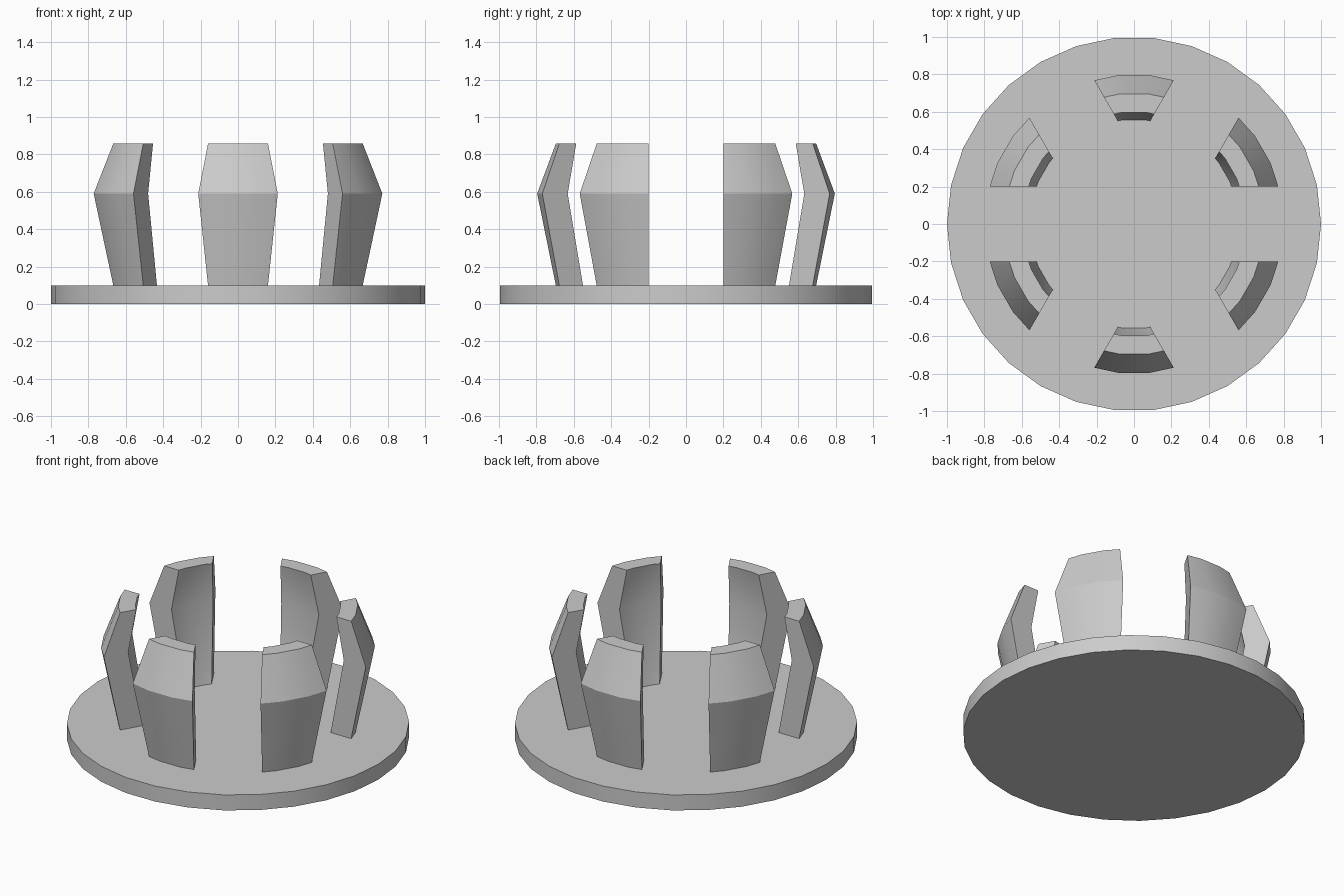
import bpy, bmesh, math
from mathutils import Vector, Matrix

cube = bpy.data.objects.get("Cube")
if cube:
    bpy.data.objects.remove(cube, do_unlink=True)

SEGMENTS = 30
STEP = math.tau / SEGMENTS
CLIPS = 6
SLOT_HALF = 0.2
PLATE_TOP = 0.1

grey = bpy.data.materials.new("plain grey")
grey.use_nodes = True
colour = (0.6, 0.6, 0.6, 1)
grey.diffuse_color = colour
grey.node_tree.nodes["Principled BSDF"].inputs["Base Color"].default_value = colour


def finish(bm, name):
    bmesh.ops.recalc_face_normals(bm, faces=bm.faces)
    mesh = bpy.data.meshes.new(name)
    bm.to_mesh(mesh)
    bm.free()
    mesh.materials.append(grey)
    obj = bpy.data.objects.new(name, mesh)
    bpy.context.collection.objects.link(obj)
    bpy.ops.object.select_all(action='DESELECT')
    obj.select_set(True)
    bpy.context.view_layer.objects.active = obj
    bpy.ops.object.shade_smooth_by_angle(angle=math.radians(30))
    return obj


# Round base plate
bm = bmesh.new()
rim = [bm.verts.new((math.cos(i * STEP), math.sin(i * STEP), 0)) for i in range(SEGMENTS)]
bottom = bm.faces.new(rim)
top = bmesh.ops.extrude_face_region(bm, geom=[bottom], use_keep_orig=True)
bmesh.ops.translate(bm, vec=(0, 0, PLATE_TOP),
                    verts=[v for v in top["geom"] if isinstance(v, bmesh.types.BMVert)])
finish(bm, "base_plate")

# Bent snap clip cross-section: radius and height
profile = [(0.56, PLATE_TOP), (0.70, PLATE_TOP), (0.80, 0.59),
           (0.70, 0.857), (0.60, 0.857), (0.65, 0.59)]


def build_clip(index):
    bm = bmesh.new()
    # Revolved sector, five facets wide
    rings = []
    for k in range(CLIPS):
        a = math.radians(60) + k * STEP
        rings.append([bm.verts.new((r * math.cos(a), r * math.sin(a), z)) for r, z in profile])
    n = len(profile)
    for a, b in zip(rings, rings[1:]):
        for j in range(n):
            bm.faces.new((a[j], a[(j + 1) % n], b[(j + 1) % n], b[j]))
    bm.faces.new(rings[0])
    bm.faces.new(rings[-1])
    # Trim both sides parallel to the neighbouring slots
    for side in (-1, 1):
        normal = Vector((side * math.cos(math.radians(30)), -math.sin(math.radians(30)), 0))
        cut = bmesh.ops.bisect_plane(bm, geom=bm.verts[:] + bm.edges[:] + bm.faces[:],
                                     plane_co=normal * -SLOT_HALF, plane_no=normal,
                                     clear_outer=True)
        edges = [e for e in cut["geom_cut"] if isinstance(e, bmesh.types.BMEdge)]
        bmesh.ops.contextual_create(bm, geom=edges)
    bmesh.ops.rotate(bm, verts=bm.verts, cent=(0, 0, 0),
                     matrix=Matrix.Rotation(index * math.tau / CLIPS, 3, 'Z'))
    finish(bm, f"snap_clip_{index + 1}")


for i in range(CLIPS):
    build_clip(i)
